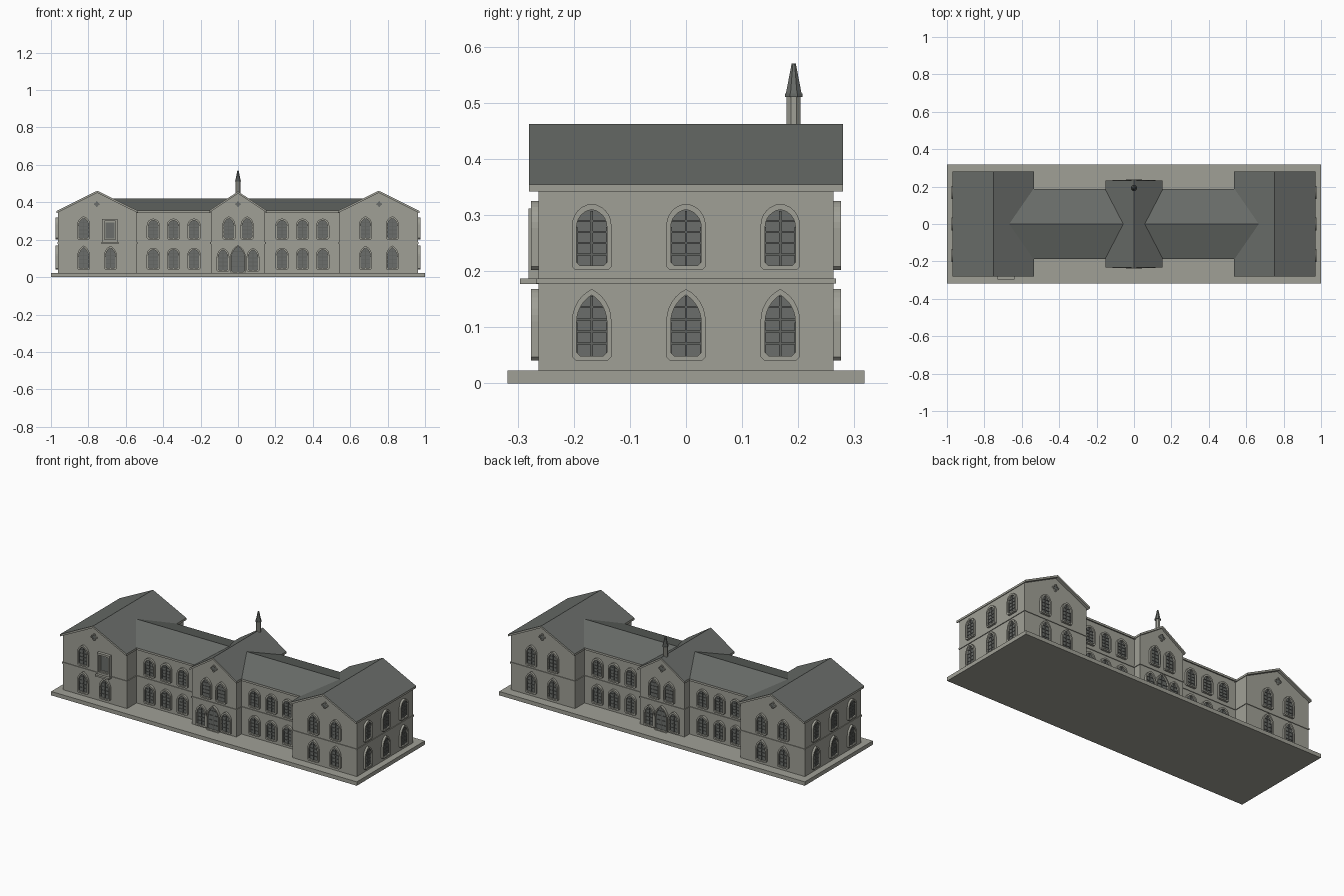
import bpy, bmesh, math
from mathutils import Matrix, Vector

if "Cube" in bpy.data.objects:
    bpy.data.objects.remove(bpy.data.objects["Cube"])


def material(name, rgb):
    m = bpy.data.materials.new(name)
    m.diffuse_color = (*rgb, 1)
    m.use_nodes = True
    m.node_tree.nodes["Principled BSDF"].inputs["Base Color"].default_value = m.diffuse_color
    return m


STONE = material("grey_stone", (0.35, 0.35, 0.305))
SLATE = material("dark_slate", (0.14, 0.15, 0.14))
GLASS = material("dark_glass", (0.145, 0.155, 0.145))
BARS = material("glazing_bar_grey", (0.12, 0.125, 0.118))


def finish(name, bm, *mats):
    bmesh.ops.recalc_face_normals(bm, faces=bm.faces)
    if len(mats) > 1:  # upward faces take the second colour
        bm.normal_update()
        for f in bm.faces:
            f.material_index = 1 if f.normal.z > 0.3 else 0
    me = bpy.data.meshes.new(name)
    bm.to_mesh(me)
    bm.free()
    for m in mats:
        me.materials.append(m)
    ob = bpy.data.objects.new(name, me)
    bpy.context.collection.objects.link(ob)
    return ob


def prism(bm, pts, d0, d1, mat=Matrix()):
    """Extrude a (u, z) outline along local -y from d0 to d1."""
    a = [bm.verts.new(mat @ Vector((u, -d0, z))) for u, z in pts]
    b = [bm.verts.new(mat @ Vector((u, -d1, z))) for u, z in pts]
    bm.faces.new(a)
    bm.faces.new(b)
    for i in range(len(pts)):
        j = (i + 1) % len(pts)
        bm.faces.new((a[i], a[j], b[j], b[i]))


def ring(bm, outer, inner, d0, d1, mat):
    """Raised frame between two outlines with equal point counts."""
    loops = [[bm.verts.new(mat @ Vector((u, -d, z))) for u, z in pts]
             for pts, d in ((outer, d0), (outer, d1), (inner, d1), (inner, d0))]
    n = len(outer)
    for k in range(4):
        p, q = loops[k], loops[(k + 1) % 4]
        for i in range(n):
            j = (i + 1) % n
            bm.faces.new((p[i], p[j], q[j], q[i]))


def rect(u0, u1, z0, z1):
    return [(u0, z0), (u1, z0), (u1, z1), (u0, z1)]


def box(name, x0, x1, y0, y1, z0, z1, mat):
    bm = bmesh.new()
    prism(bm, rect(x0, x1, z0, z1), -y0, -y1)
    return finish(name, bm, mat)


def place(angle, u, dist):
    """Matrix that puts a part on a wall facing the given way (0 = front)."""
    return Matrix.Rotation(math.radians(angle), 4, 'Z') @ Matrix.Translation((u, -dist, 0))


# ---- base slab
box("base_slab", -1, 1, -0.318, 0.318, 0, 0.023, STONE)


# ---- gabled blocks: walls, string course and roof
def block(name, centre, hw, half_len, eave, ridge, over, over_len, along_x=False):
    turn = Matrix.Rotation(math.pi / 2, 4, 'Z') if along_x else Matrix()
    mat = Matrix.Translation((centre, 0, 0)) @ turn
    t, rw = 0.012, hw + over
    slope = (ridge - eave) / rw
    e, r = eave - t + over * slope, ridge - t
    bm = bmesh.new()
    prism(bm, [(-hw, 0.02), (hw, 0.02), (hw, e), (0, r), (-hw, e)], -half_len, half_len, mat)
    finish(name + "_walls", bm, STONE)
    bm = bmesh.new()
    prism(bm, rect(-hw - .004, hw + .004, 0.178, 0.187), -half_len - .004, half_len + .004, mat)
    finish(name + "_string_course", bm, STONE)
    bm = bmesh.new()
    prism(bm, [(-rw, eave - t), (0, ridge - t), (rw, eave - t),
               (rw, eave), (0, ridge), (-rw, eave)],
          -half_len - over_len, half_len + over_len, mat)
    finish(name + "_roof", bm, STONE, SLATE)


block("left_wing", -0.752, 0.21, 0.263, 0.354, 0.462, 0.008, 0.017)
block("right_wing", 0.752, 0.21, 0.263, 0.354, 0.462, 0.008, 0.017)
block("link_range", 0, 0.175, 0.65, 0.356, 0.42, 0.012, 0.02, along_x=True)
block("centre_block", 0, 0.145, 0.222, 0.357, 0.458, 0.008, 0.011)

# ---- arched windows, gathered into shared meshes
frames, panes, bars = bmesh.new(), bmesh.new(), bmesh.new()
N = 6


def arch(w, z0, z1, h):
    """Pointed arch outline of half width w, arch height h."""
    R = (h * h + w * w) / (2 * w)
    top = math.asin(min(1, h / R))
    if h < w:
        top = math.pi / 2
    right = [(w - R + R * math.cos(top * i / N), z1 - h + R * math.sin(top * i / N))
             for i in range(N + 1)]
    left = [(-u, z) for u, z in reversed(right[:-1])]
    c = 0.006  # clipped lower corners
    return [(-w, z0 + c), (-w + c, z0), (w - c, z0), (w, z0 + c)] + right + left


def window(angle, u, dist, z0, z1, w=0.035, h=0.045, b=0.008, depth=0.013):
    mat = place(angle, u, dist)
    iw, i0, i1, ih = w - b, z0 + b, z1 - b * 1.3, h - b * 0.9
    inner = arch(iw, i0, i1, ih)
    ring(frames, arch(w, z0, z1, h), inner, -0.002, depth, mat)
    prism(panes, inner, -0.002, 0.003, mat)
    prism(bars, rect(-0.002, 0.002, i0, i1 - 0.002), 0.002, 0.007, mat)
    for s in (-1, 1):
        prism(bars, rect(s * iw - 0.002, s * iw + 0.002, i0, i1 - ih), 0.002, 0.007, mat)
    R = (ih * ih + iw * iw) / (2 * iw)
    for k in range(1, 5):  # horizontal bars shortened inside the arch
        z = i0 + (i1 - i0) * k / 5
        dz = max(0, z - (i1 - ih))
        half = iw - R + math.sqrt(max(0, R * R - dz * dz))
        prism(bars, rect(-half, half, z - 0.0018, z + 0.0018), 0.002, 0.006, mat)


def rosette(angle, u, dist, z):
    def lobes(s):
        return [(s * (1 + .25 * math.cos(4 * a)) * math.cos(a),
                 z + s * (1 + .25 * math.cos(4 * a)) * math.sin(a))
                for a in (i * math.pi / 12 for i in range(24))]
    mat = place(angle, u, dist)
    ring(frames, lobes(0.017), lobes(0.013), -0.002, 0.008, mat)
    prism(panes, lobes(0.013), -0.002, 0.003, mat)


LOW, HIGH = (0.041, 0.168), (0.202, 0.325)
for angle in (0, 180):
    for s in (-1, 1):
        # wing gable windows
        for off in (0.682, 0.825):
            window(angle, s * off, 0.263, *LOW, h=0.058)
            if not (angle == 0 and s == -1 and off < 0.7):
                window(angle, s * off, 0.263, *HIGH, h=0.048)
        rosette(angle, s * 0.755, 0.263, 0.39)
        # link range windows
        for off in (0.235, 0.345, 0.453):
            window(angle, s * off, 0.175, 0.041, 0.157, h=0.037)
            window(angle, s * off, 0.175, 0.202, 0.313, h=0.037)
        # centre block windows
        window(angle, s * 0.049, 0.222, *HIGH, h=0.05)
        window(angle, s * 0.08, 0.222, 0.03, 0.156, w=0.034, h=0.05)
    # main doorway
    window(angle, 0, 0.222, 0.022, 0.172, w=0.042, h=0.07, b=0.006, depth=0.015)
    rosette(angle, 0, 0.222, 0.39)

# end wall windows
for angle in (90, -90):
    for u in (-0.168, 0, 0.168):
        window(angle, u, 0.962, *LOW, h=0.056)
        window(angle, u, 0.962, 0.202, 0.32, h=0.038)

# ---- square-framed window with sill on the left wing
front = place(0, -0.685, 0.263)
ring(frames, rect(-0.042, 0.042, 0.187, 0.312), rect(-0.03, 0.03, 0.2, 0.3), -0.002, 0.018, front)
ring(frames, rect(-0.03, 0.03, 0.2, 0.3), rect(-0.024, 0.024, 0.207, 0.293), -0.002, 0.008, front)
prism(panes, rect(-0.024, 0.024, 0.207, 0.293), -0.002, 0.003, front)
prism(frames, rect(-0.045, 0.045, 0.177, 0.187), -0.002, 0.033, front)

finish("window_frames", frames, STONE)
finish("window_panes", panes, GLASS)
finish("glazing_bars", bars, BARS)


# ---- turret on the rear of the centre roof
def cone(name, r0, r1, z0, z1, mat):
    bm = bmesh.new()
    bmesh.ops.create_cone(bm, cap_ends=True, segments=8, radius1=r0, radius2=r1, depth=z1 - z0,
                          matrix=Matrix.Translation((0, 0.192, (z0 + z1) / 2))
                          @ Matrix.Rotation(math.pi / 8, 4, 'Z'))
    finish(name, bm, mat)


cone("turret_shaft", 0.0135, 0.0135, 0.43, 0.512, STONE)
cone("turret_collar", 0.017, 0.017, 0.51, 0.517, SLATE)
cone("turret_spire", 0.015, 0.004, 0.517, 0.57, SLATE)
